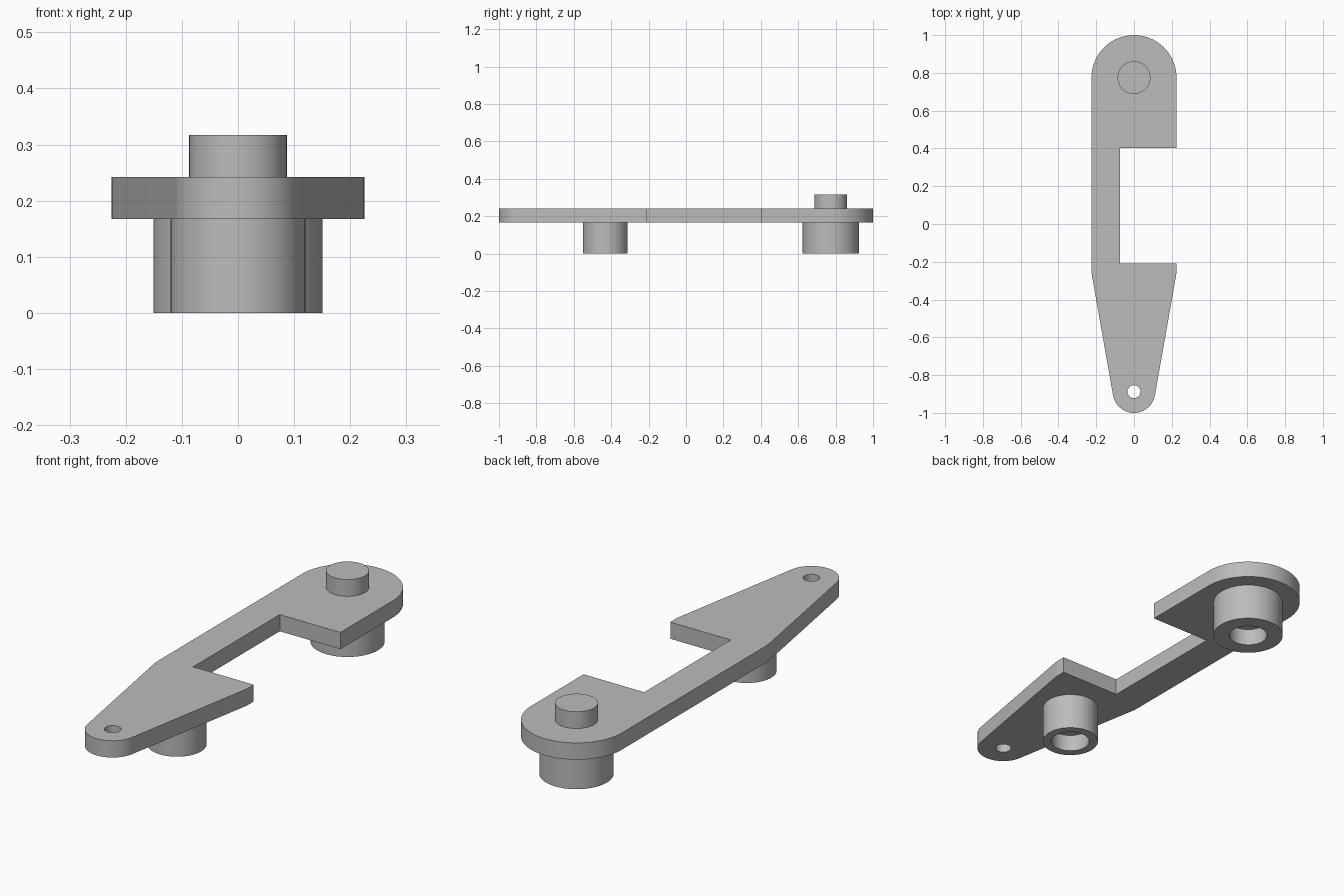
import bpy, bmesh
from math import sin, cos, pi, asin

cube = bpy.data.objects.get("Cube")
if cube:
    bpy.data.objects.remove(cube, do_unlink=True)

grey = bpy.data.materials.new("plain grey")
grey.use_nodes = True
grey.diffuse_color = (0.5, 0.5, 0.5, 1)
grey.node_tree.nodes["Principled BSDF"].inputs["Base Color"].default_value = (0.5, 0.5, 0.5, 1)

PLATE_LOW, PLATE_HIGH = 0.167, 0.242
WIDE, TIP = 0.225, 0.1125              # end radii of the plate
BACK_Y, BEND_Y, TIP_Y = 0.775, -0.24, -0.8875


def finish(name, bm):
    bmesh.ops.recalc_face_normals(bm, faces=bm.faces[:])
    mesh = bpy.data.meshes.new(name)
    bm.to_mesh(mesh)
    bm.free()
    mesh.materials.append(grey)
    obj = bpy.data.objects.new(name, mesh)
    bpy.context.collection.objects.link(obj)
    bpy.ops.object.select_all(action="DESELECT")
    obj.select_set(True)
    bpy.context.view_layer.objects.active = obj
    bpy.ops.object.shade_smooth_by_angle(angle=pi / 6)
    return obj


def arc(y, radius, start, end, steps):
    """Points on an arc centred on the plate's long axis."""
    angles = [start + (end - start) * i / steps for i in range(steps + 1)]
    return [(radius * cos(a), y + radius * sin(a)) for a in angles]


def extruded(name, loops, low, high):
    """Flat outline with holes, raised to a solid plate."""
    bm = bmesh.new()
    for loop in loops:
        verts = [bm.verts.new((x, y, low)) for x, y in loop]
        for a, b in zip(verts, verts[1:] + verts[:1]):
            bm.edges.new((a, b))
    bmesh.ops.triangle_fill(bm, edges=bm.edges[:], use_beauty=True)
    raised = bmesh.ops.extrude_face_region(bm, geom=bm.faces[:], use_keep_orig=True)
    top = [v for v in raised["geom"] if isinstance(v, bmesh.types.BMVert)]
    bmesh.ops.translate(bm, verts=top, vec=(0, 0, high - low))
    bmesh.ops.dissolve_limit(bm, angle_limit=0.01, verts=bm.verts[:], edges=bm.edges[:])
    return finish(name, bm)


def turned(name, y, profile, sides=64):
    """Round part turned from a (radius, height) profile."""
    bm = bmesh.new()
    verts = [bm.verts.new((r, y, z)) for r, z in profile]
    edges = [bm.edges.new(pair) for pair in zip(verts, verts[1:])]
    bmesh.ops.spin(bm, geom=verts + edges, cent=(0, y, 0), axis=(0, 0, 1),
                   angle=2 * pi, steps=sides, use_merge=True)
    bmesh.ops.remove_doubles(bm, verts=bm.verts[:], dist=1e-5)
    return finish(name, bm)


# Arm plate: round back, side notch, tapered front with a small hole
lean = asin((WIDE - TIP) / (BEND_Y - TIP_Y))
outline = arc(BACK_Y, WIDE, 0, pi, 48)
outline += arc(BEND_Y, WIDE, pi, pi + lean, 4)
outline += arc(TIP_Y, TIP, pi + lean, 2 * pi - lean, 40)
outline += arc(BEND_Y, WIDE, -lean, 0, 4)
outline += [(WIDE, -0.21), (-0.075, -0.21), (-0.075, 0.403), (WIDE, 0.403)]
tip_hole = arc(TIP_Y, 0.034, 0, 2 * pi, 32)[:-1]
extruded("arm_plate", [outline, tip_hole], PLATE_LOW, PLATE_HIGH)

# Upright pin on the back end
turned("top_pin", BACK_Y, [(0, 0.2), (0.087, 0.2), (0.087, 0.317), (0, 0.317)])

# Bosses under the plate, each with a blind socket
for name, y, radius in (("back_boss", BACK_Y, 0.151), ("front_boss", -0.432, 0.12)):
    turned(name, y, [(0, 0.2), (radius, 0.2), (radius, 0), (0.082, 0),
                     (0.082, 0.077), (0, 0.077)])
